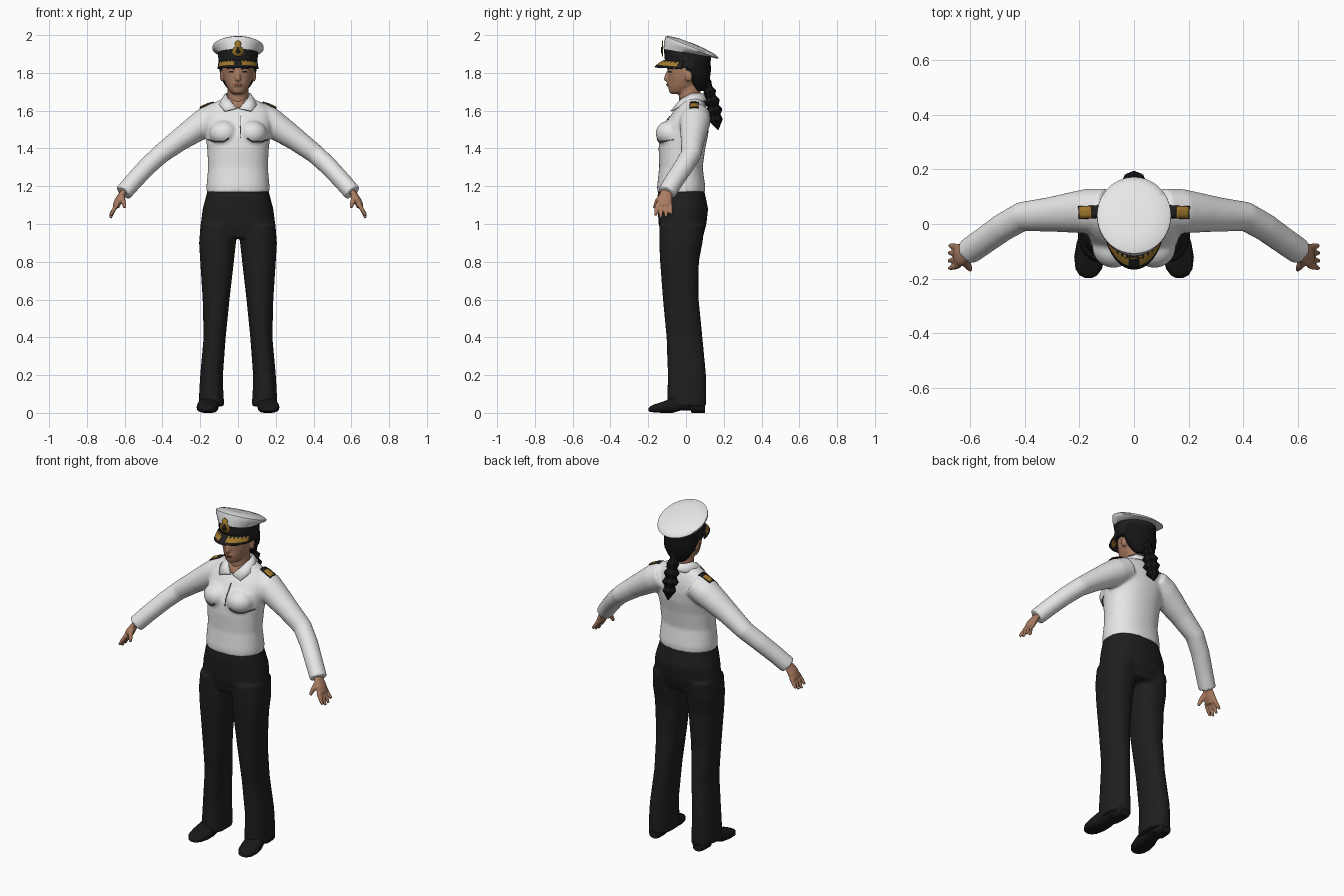
import bpy, bmesh, math
from mathutils import Vector, Matrix

if "Cube" in bpy.data.objects:
    bpy.data.objects.remove(bpy.data.objects["Cube"])


def material(name, rgb):
    m = bpy.data.materials.new(name)
    m.diffuse_color = (*rgb, 1)
    m.use_nodes = True
    m.node_tree.nodes["Principled BSDF"].inputs["Base Color"].default_value = m.diffuse_color
    return m


WHITE = material("white_cloth", (0.8, 0.8, 0.8))
BLACK = material("black_cloth", (0.013, 0.013, 0.014))
SHOE = material("shoe_black", (0.009, 0.009, 0.009))
HAIR = material("hair_black", (0.007, 0.007, 0.008))
GOLD = material("gold", (0.36, 0.19, 0.025))
SKIN = material("skin", (0.40, 0.20, 0.12))
LIPS = material("lips", (0.28, 0.10, 0.07))
SEAM = material("seam_grey", (0.12, 0.12, 0.12))


def finish(bm, name, mats, voxel=0, angle=40, thick=0):
    """Turn a bmesh into an object, optionally fused into one smooth skin."""
    bmesh.ops.recalc_face_normals(bm, faces=bm.faces)
    me = bpy.data.meshes.new(name)
    bm.to_mesh(me)
    bm.free()
    for m in mats:
        me.materials.append(m)
    me.polygons.foreach_set("use_smooth", [True] * len(me.polygons))
    me.set_sharp_from_angle(angle=math.radians(angle))
    ob = bpy.data.objects.new(name, me)
    bpy.context.collection.objects.link(ob)
    if thick:
        s = ob.modifiers.new("thickness", 'SOLIDIFY')
        s.thickness, s.offset = thick, 0
    if voxel:
        r = ob.modifiers.new("fuse", 'REMESH')
        r.mode, r.voxel_size, r.use_smooth_shade = 'VOXEL', voxel, True
        s = ob.modifiers.new("relax", 'SMOOTH')
        s.factor, s.iterations = 0.5, 4
    return ob


def bridge(bm, rings):
    """Skin closed rings of points and cap both ends."""
    vs = [[bm.verts.new(p) for p in r] for r in rings]
    n = len(vs[0])
    for a, b in zip(vs, vs[1:]):
        for i in range(n):
            bm.faces.new((a[i], a[(i + 1) % n], b[(i + 1) % n], b[i]))
    bm.faces.new(vs[0])
    bm.faces.new(vs[-1])


def oval(c, u, v, seg=28, p=2.0):
    out = []
    for i in range(seg):
        a = 2 * math.pi * i / seg
        ca, sa = math.cos(a), math.sin(a)
        out.append(Vector(c) + Vector(u) * math.copysign(abs(ca) ** (2 / p), ca)
                   + Vector(v) * math.copysign(abs(sa) ** (2 / p), sa))
    return out


def loft(bm, rows, p=2.0, tilt=False):
    """Rows: z, centre x, half width, front y, back y (and drop towards the back)."""
    rings = []
    for r in rows:
        z, cx, rx, yf, yb = r[:5]
        drop = r[5] if tilt else 0
        rings.append(oval((cx, (yf + yb) / 2, z), (rx, 0, 0), (0, (yb - yf) / 2, -drop), 40, p))
    bridge(bm, rings)


def tube(bm, pts, radii, seg=20, flat=1.0, side=(0, 1, 0)):
    pts = [Vector(p) for p in pts]
    rings = []
    for i, p in enumerate(pts):
        t = (pts[min(i + 1, len(pts) - 1)] - pts[max(i - 1, 0)]).normalized()
        u = Vector(side)
        u = (u - t * u.dot(t)).normalized()
        rings.append(oval(p, u * radii[i], t.cross(u) * radii[i] * flat, seg))
    bridge(bm, rings)


def blob(bm, c, r):
    bmesh.ops.create_uvsphere(bm, u_segments=24, v_segments=16, radius=1,
                              matrix=Matrix.Translation(c) @ Matrix.Diagonal((*r, 1)))


def strip(name, target, pts, w, mat, down=False, off=0.003):
    """Thin plate laid on a surface along a 2D path, seen from the front or from above."""
    ev = target.evaluated_get(bpy.context.evaluated_depsgraph_get())
    ws = w if isinstance(w, (list, tuple)) else [w] * len(pts)
    bm, prev = bmesh.new(), None
    for k in range(len(pts) - 1):
        a, b = Vector(pts[k]), Vector(pts[k + 1])
        n = Vector((a.y - b.y, b.x - a.x)).normalized()
        for j in range(7):
            q, h = a.lerp(b, j / 6), ws[k] + (ws[k + 1] - ws[k]) * j / 6
            cur = []
            for s in (-1, -0.33, 0.33, 1):
                e = q + n * h * s
                o, d = ((e.x, e.y, 3), (0, 0, -1)) if down else ((e.x, -2, e.y), (0, 1, 0))
                hit, loc, nor, _ = ev.ray_cast(Vector(o), Vector(d))
                cur.append(bm.verts.new(loc + nor * off) if hit else None)
            for m in range(3):
                quad = prev and (prev[m], prev[m + 1], cur[m + 1], cur[m])
                if quad and all(quad):
                    bm.faces.new(quad)
            prev = cur
    return finish(bm, name, [mat], thick=0.003)


# Trousers: hips and two legs fused
bm = bmesh.new()
loft(bm, [(1.195, 0, .157, -.143, .092), (1.14, 0, .171, -.152, .105), (1.08, 0, .187, -.15, .117),
          (1.0, 0, .197, -.145, .108), (.925, 0, .185, -.125, .088)], 2.3)
for s in (-1, 1):
    legs = [(.035, .073, .207, -.098, .107), (.12, .078, .205, -.098, .108), (.2, .08, .2, -.096, .106),
            (.4, .065, .182, -.103, .087), (.6, .045, .187, -.122, .067), (.8, .022, .2, -.137, .068),
            (.9, .011, .206, -.142, .087), (1.0, .008, .198, -.142, .1)]
    loft(bm, [(z, s * (a + b) / 2, (b - a) / 2, f, k) for z, a, b, f, k in legs], 2.3)
finish(bm, "trousers", [BLACK], voxel=.009)

# Shoes: (y, centre x, half width, bottom, top)
for s, side in ((-1, "left"), (1, "right")):
    bm = bmesh.new()
    rows = [(.1, .145, .03, 0, .06), (.085, .145, .042, 0, .08), (.03, .147, .046, 0, .1), (.024, .147, .046, .014, .1),
            (-.03, .15, .048, .012, .1), (-.07, .156, .054, 0, .082), (-.12, .162, .057, 0, .06),
            (-.165, .166, .048, .002, .046), (-.188, .167, .032, .005, .036), (-.198, .167, .012, .01, .024)]
    bridge(bm, [oval((s * x, y, (b + t) / 2), (w, 0, 0), (0, 0, (t - b) / 2), 24, 2.7)
                for y, x, w, b, t in rows])
    finish(bm, side + "_shoe", [SHOE], angle=50)

# Shirt: body, bust and sleeves fused
bm = bmesh.new()
loft(bm, [(1.165, 0, .166, -.152, .1), (1.2, 0, .167, -.153, .102), (1.3, 0, .158, -.142, .088),
          (1.4, 0, .163, -.145, .102), (1.47, 0, .172, -.14, .117), (1.53, 0, .18, -.112, .122),
          (1.58, 0, .18, -.078, .118), (1.61, 0, .165, -.055, .11), (1.64, 0, .13, -.036, .1),
          (1.665, 0, .08, -.02, .09)], 2.2)
for s in (-1, 1):
    blob(bm, (s * .075, -.085, 1.48), (.078, .076, .068))
    tube(bm, [(s * x, y, z) for x, y, z in
              [(.1, .05, 1.575), (.17, .047, 1.54), (.23, .042, 1.50), (.31, .035, 1.445), (.41, .027, 1.37),
               (.48, -.012, 1.305), (.55, -.062, 1.23), (.607, -.102, 1.165)]],
         [.08, .082, .074, .063, .054, .052, .05, .049], 28, .95)
shirt = finish(bm, "shirt", [WHITE], voxel=.009)

# Hands: palm, fingers and thumb fused
for s, side in ((-1, "left"), (1, "right")):
    bm = bmesh.new()
    mir = lambda ps: [(s * x, y, z) for x, y, z in ps]
    tube(bm, mir([(.59, -.093, 1.19), (.612, -.105, 1.16), (.632, -.114, 1.125), (.647, -.118, 1.092)]),
         [.028, .034, .042, .038], 18, .5)
    for k, tip in enumerate((1.045, 1.032, 1.036, 1.052)):
        y = -.15 + k * .022
        tube(bm, mir([(.64, y, 1.105), (.658, y - .007 + k * .003, 1.075), (.676, y - .012 + k * .006, tip)]),
             [.0125, .0115, .008], 10)
    tube(bm, mir([(.617, -.125, 1.15), (.608, -.153, 1.12), (.598, -.168, 1.085)]), [.017, .014, .009], 10)
    finish(bm, side + "_hand", [SKIN], voxel=.005)

# Head: skull, jaw, neck, nose and ears fused
bm = bmesh.new()
loft(bm, [(1.688, 0, .022, -.08, -.03), (1.70, 0, .042, -.09, .02), (1.73, 0, .061, -.094, .06),
          (1.77, 0, .077, -.094, .09), (1.81, 0, .084, -.097, .105), (1.88, 0, .086, -.1, .115)], 2.1)
loft(bm, [(1.57, 0, .06, -.036, .085), (1.64, 0, .055, -.036, .078), (1.74, 0, .055, -.04, .075)])
tube(bm, [(0, -.088, 1.815), (0, -.102, 1.785), (0, -.104, 1.768), (0, -.09, 1.76)], [.009, .012, .016, .012], 12)
blob(bm, (0, -.092, 1.737), (.025, .011, .012))
for s in (-1, 1):
    blob(bm, (s * .084, .015, 1.785), (.012, .02, .032))
head = finish(bm, "head", [SKIN], voxel=.006)

# Face details
strip("lips", head, [(-.023, 1.738), (0, 1.739), (.023, 1.738)], [.002, .006, .002], LIPS, off=.001)
for s, side in ((-1, "left"), (1, "right")):
    strip(side + "_eye", head, [(s * .02, 1.803), (s * .034, 1.806), (s * .05, 1.804)], [.002, .005, .002], HAIR, off=.001)
    strip(side + "_brow", head, [(s * .016, 1.82), (s * .04, 1.826), (s * .058, 1.82)], [.003, .003, .001], HAIR, off=.001)

# Hair cap and jagged ponytail
bm = bmesh.new()
loft(bm, [(1.705, 0, .04, .045, .1), (1.73, 0, .066, .03, .112), (1.77, 0, .09, .0, .126),
          (1.81, 0, .097, -.04, .132), (1.87, 0, .1, -.075, .13)])
finish(bm, "hair", [HAIR])
bm = bmesh.new()
path = [(0, .1 + .07 * (i / 11) ** .8, 1.775 - .277 * i / 11) for i in range(12)]
wide = [.02, .026, .022, .036, .028, .045, .032, .048, .03, .038, .02, .003]
tube(bm, path, wide, 8, .95, (1, 0, 0))
finish(bm, "ponytail", [HAIR], angle=25)

# Open neckline and folded collar
strip("neckline", shirt, [(-.035, 1.652), (0, 1.635), (.035, 1.652)], [.002, .024, .002], SKIN)
inner = [(0, .088, 1.687), (.045, .073, 1.692), (.063, .03, 1.69), (.05, -.025, 1.662), (.006, -.064, 1.612)]
outer = [(0, .112, 1.65), (.064, .096, 1.65), (.094, .035, 1.648), (.098, -.025, 1.628), (.07, -.078, 1.597)]
bm = bmesh.new()
for s in (-1, 1):
    rows = [[bm.verts.new((s * x, y, z)) for x, y, z in r] for r in (inner, outer)]
    for i in range(4):
        bm.faces.new((rows[0][i], rows[0][i + 1], rows[1][i + 1], rows[1][i]))
bmesh.ops.remove_doubles(bm, verts=bm.verts, dist=.0005)
finish(bm, "collar", [WHITE], thick=.008, angle=60)

# Placket, pocket seams and shoulder boards
strip("placket_seam", shirt, [(.015, 1.455), (.015, 1.57)], .002, SEAM)
for s, side in ((-1, "left"), (1, "right")):
    strip(side + "_pocket_seam", shirt, [(s * .05, 1.455), (s * .075, 1.437), (s * .12, 1.437), (s * .158, 1.447)],
          .0025, SEAM)
    strip(side + "_board_base", shirt, [(s * .13, .045), (s * .2, .042)], .022, BLACK, True, .006)
    strip(side + "_board_gold", shirt, [(s * .152, .044), (s * .196, .042)], .019, GOLD, True, .009)

# Cap: black band, then tilted white crown
bm = bmesh.new()
loft(bm, [(1.825, 0, .1, -.1, .128, .0), (1.86, 0, .103, -.112, .13, .008),
          (1.912, 0, .107, -.118, .133, .022)], tilt=True)
finish(bm, "cap_band", [BLACK])
bm = bmesh.new()
loft(bm, [(1.905, 0, .108, -.119, .135, .022), (1.921, 0, .128, -.116, .163, .045), (1.929, 0, .136, -.111, .172, .053),
          (1.937, 0, .135, -.108, .172, .056), (1.948, 0, .118, -.09, .15, .047),
          (1.956, 0, .07, -.04, .1, .028), (1.958, 0, .015, .015, .045, .005)], tilt=True)
finish(bm, "cap_crown", [WHITE], angle=50)

# Visor with gold leaves chosen by angle and row
bm = bmesh.new()
N, R = 30, 5
grid = []
for i in range(N + 1):
    a = math.radians(-80 + 160 * i / N)
    grid.append([bm.verts.new(((.1 + .008 * t) * math.sin(a), .008 - (.115 + .058 * t) * math.cos(a),
                               1.868 - .016 * t - .022 * t * t - .012 * (1 - math.cos(a))))
                 for t in (j / R for j in range(R + 1))])
for i in range(N):
    for j in range(R):
        f = bm.faces.new((grid[i][j], grid[i + 1][j], grid[i + 1][j + 1], grid[i][j + 1]))
        mid = abs(i + .5 - N / 2)
        f.material_index = 1 if 2 < mid < 13 and (j in (2, 3) or (j == 1 and i % 2)) else 0
finish(bm, "visor", [BLACK, GOLD], thick=.006)

# Cap badge: wreath and crown plate with a dark centre
for name, mat, y, k in (("badge", GOLD, -.125, 1), ("badge_centre", BLACK, -.13, .4)):
    bm = bmesh.new()
    half = [(0, -.042), (.022, -.038), (.034, -.02), (.028, .002), (.013, .012), (.018, .03), (.01, .04), (0, .044)]
    pts = half + [(-x, z) for x, z in half[-2:0:-1]]
    bm.faces.new([bm.verts.new((x * k, y, 1.928 + z * k - (.008 if k < 1 else 0))) for x, z in pts])
    finish(bm, name, [mat], thick=.006)
